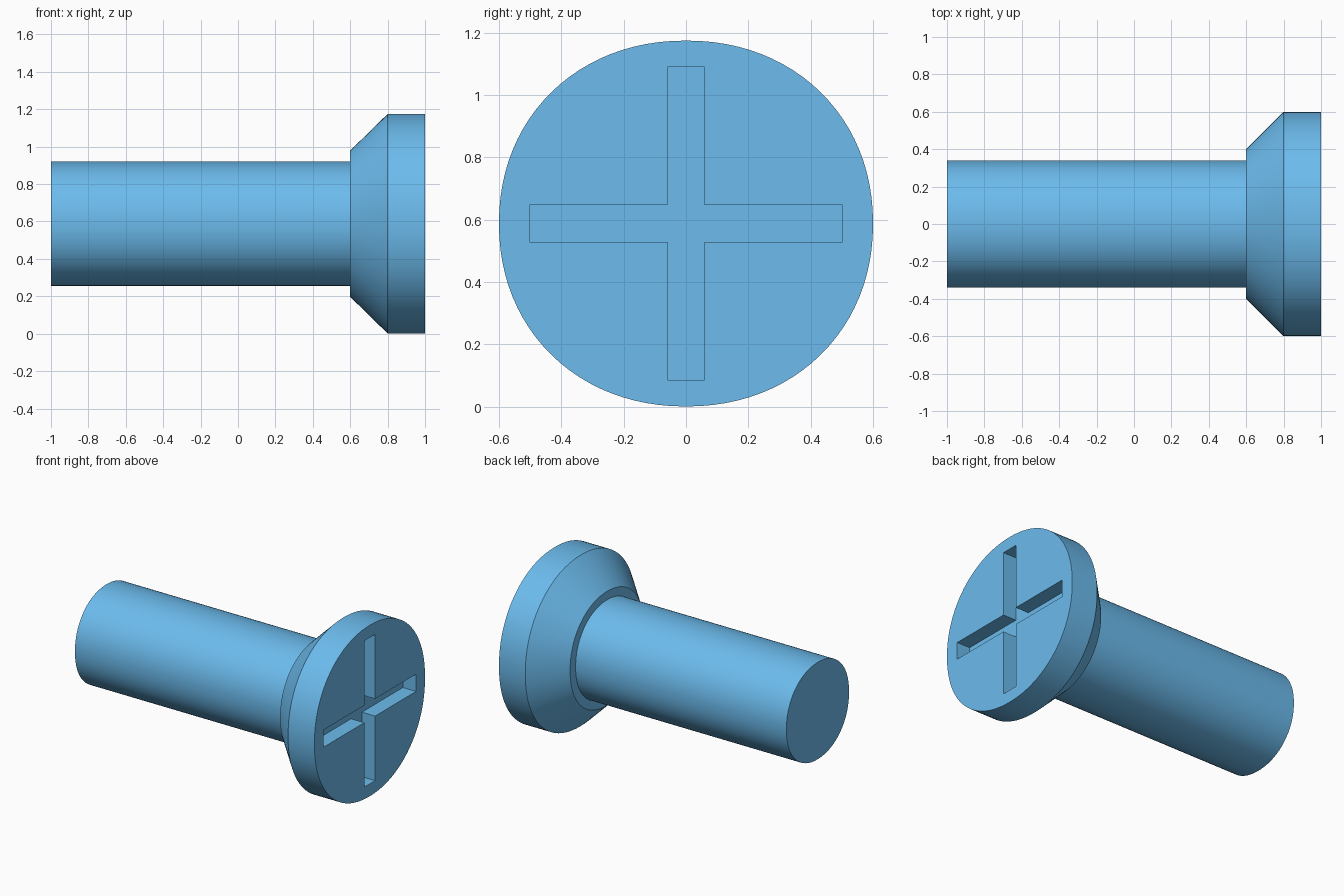
import bpy, bmesh, math

if "Cube" in bpy.data.objects:
    bpy.data.objects.remove(bpy.data.objects["Cube"])

CZ = 0.588          # height of the screw axis
SQUASH = 0.978      # section is slightly flattened in z
FULL = 2 / 2.1      # section is slightly fuller than an ellipse
SEG = 96


def make_object(name, bm):
    bmesh.ops.recalc_face_normals(bm, faces=bm.faces)
    mesh = bpy.data.meshes.new(name)
    bm.to_mesh(mesh)
    bm.free()
    obj = bpy.data.objects.new(name, mesh)
    bpy.context.collection.objects.link(obj)
    return obj


def fuller(v):
    return math.copysign(abs(v) ** FULL, v)


# Screw body: (x, radius) rings from shaft tip to head face
profile = [(-1, 0.34), (0.6, 0.34), (0.6, 0.4), (0.8, 0.6), (1, 0.6)]
angles = [2 * math.pi * i / SEG for i in range(SEG)]
bm = bmesh.new()
rings = [[bm.verts.new((x, r * fuller(math.cos(a)), CZ + r * SQUASH * fuller(math.sin(a))))
          for a in angles] for x, r in profile]
for a, b in zip(rings, rings[1:]):
    for i in range(SEG):
        j = (i + 1) % SEG
        bm.faces.new((a[i], a[j], b[j], b[i]))
bm.faces.new(rings[0])
bm.faces.new(rings[-1])
screw = make_object("screw", bm)

# Blue paint
blue = bpy.data.materials.new("blue")
blue.diffuse_color = (0.15, 0.50, 0.85, 1)
blue.use_nodes = True
blue.node_tree.nodes["Principled BSDF"].inputs["Base Color"].default_value = blue.diffuse_color
screw.data.materials.append(blue)

# Cross-shaped cutter for the drive slot
L, W = 0.502, 0.059
arm = [(L, -W), (L, W), (W, W)]
bm = bmesh.new()
outline = []
for k in range(4):
    c, s = round(math.cos(k * math.pi / 2)), round(math.sin(k * math.pi / 2))
    outline += [bm.verts.new((0.9, y * c - z * s, CZ + y * s + z * c)) for y, z in arm]
face = bm.faces.new(outline)
ext = bmesh.ops.extrude_face_region(bm, geom=[face])
bmesh.ops.translate(bm, vec=(0.3, 0, 0),
                    verts=[v for v in ext["geom"] if isinstance(v, bmesh.types.BMVert)])
cutter = make_object("slot_cutter", bm)
cutter.data.materials.append(blue)
cutter.hide_render = True

# Cut the slot, then smooth the round surfaces
mod = screw.modifiers.new("slot", "BOOLEAN")
mod.operation = "DIFFERENCE"
mod.solver = "EXACT"
mod.object = cutter
bpy.context.view_layer.objects.active = screw
screw.select_set(True)
bpy.ops.object.modifier_apply(modifier=mod.name)
bpy.data.objects.remove(cutter)
bpy.ops.object.shade_smooth_by_angle(angle=math.radians(30))
